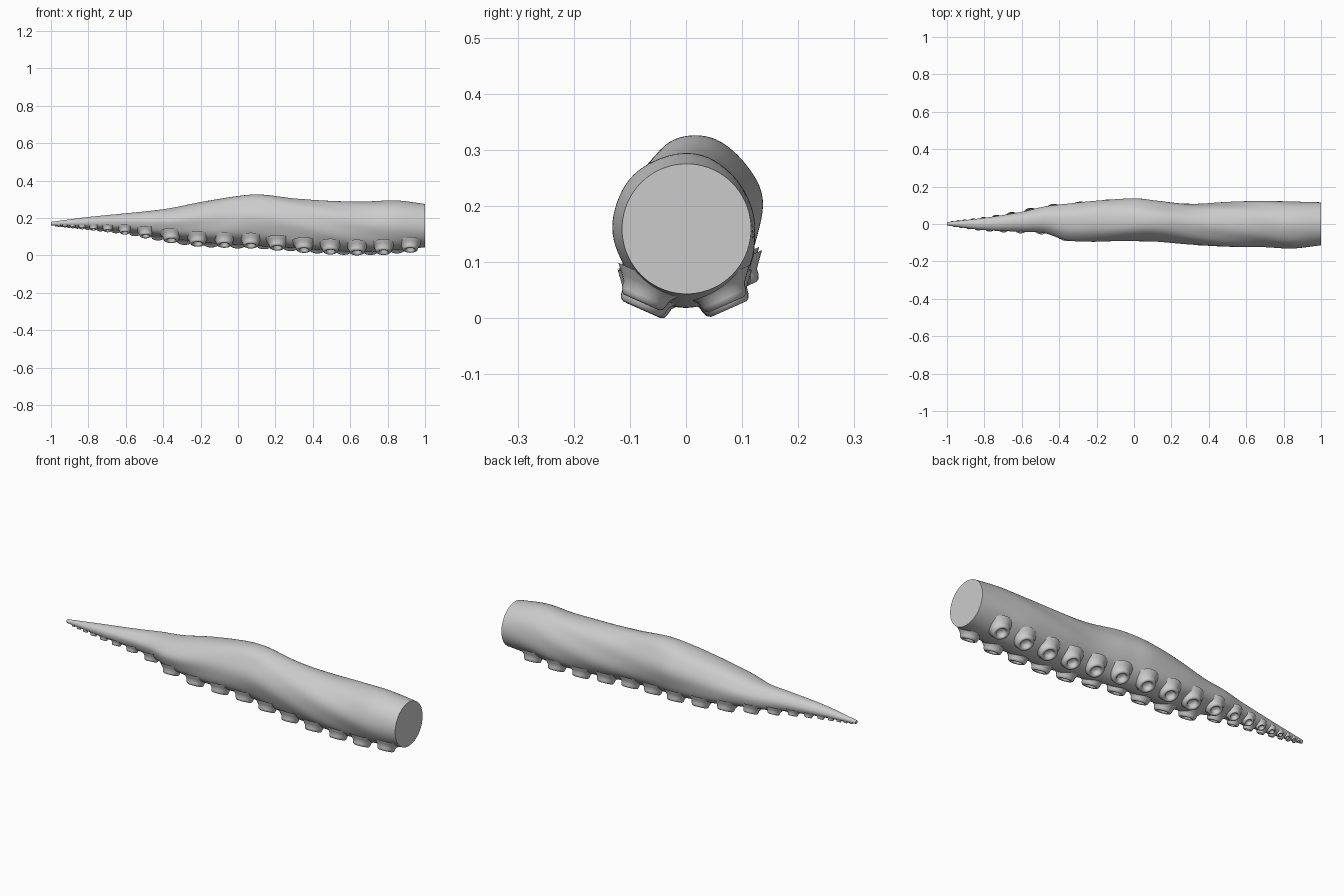
import bpy, bmesh
from math import sin, cos, pi, tau, radians
from mathutils import Vector

cube = bpy.data.objects.get("Cube")
if cube:
    bpy.data.objects.remove(cube)

# Single flat colour
skin = bpy.data.materials.new("pale_grey")
skin.use_nodes = True
skin.diffuse_color = (0.6, 0.6, 0.6, 1)
skin.node_tree.nodes["Principled BSDF"].inputs["Base Color"].default_value = (0.6, 0.6, 0.6, 1)

# Body outline: x, top z, bottom z, front y, back y
STATIONS = [
    (-1.0, .190, .172, -.008, .010),
    (-.8, .216, .158, -.033, .033),
    (-.6, .236, .140, -.041, .065),
    (-.48, .248, .122, -.048, .093),
    (-.36, .264, .103, -.086, .108),
    (-.2, .297, .080, -.094, .126),
    (0, .329, .068, -.092, .136),
    (.12, .336, .062, -.092, .123),
    (.3, .315, .050, -.108, .108),
    (.5, .302, .036, -.123, .117),
    (.7, .300, .030, -.122, .124),
    (.85, .304, .040, -.130, .120),
    (1.0, .286, .054, -.114, .116),
]


def outline(x):
    """Smoothly interpolated outline values at x."""
    last = len(STATIONS) - 2
    i = max(k for k in range(last + 1) if STATIONS[k][0] <= x or k == 0)
    p, q = STATIONS[i], STATIONS[i + 1]
    before, after = STATIONS[max(i - 1, 0)], STATIONS[min(i + 2, last + 1)]
    w = q[0] - p[0]
    t = (x - p[0]) / w
    out = []
    for k in range(1, 5):
        m0 = (q[k] - before[k]) / (q[0] - before[0]) * w
        m1 = (after[k] - p[k]) / (after[0] - p[0]) * w
        d = q[k] - p[k]
        out.append(p[k] + t * (m0 + t * (3 * d - 2 * m0 - m1 + t * (m0 + m1 - 2 * d))))
    return out


def surface(x, a):
    """Point on the skin; angle a runs from straight down towards +y."""
    top, bottom, front, back = outline(x)
    # Long twisting muscle folds fade out at the tip and the cut end
    fade = min(1, max(0, (x + 1) * 1.5)) * min(1, max(0, (1 - x) * 4))
    fold = sin(4 * a + 5 * x + 1.5 * sin(5 * x))
    fold += 0.7 * sin(7 * a - 6 * x + 2 * sin(4 * x + 1))
    r = 1 + 0.018 * fade * fold * (0.4 + 0.6 * abs(sin(a)))
    y = (front + back) / 2 + (back - front) / 2 * r * sin(a)
    z = (top + bottom) / 2 - (top - bottom) / 2 * r * cos(a)
    return Vector((x, y, z))


def make_object(name, bm):
    bmesh.ops.recalc_face_normals(bm, faces=bm.faces[:])
    mesh = bpy.data.meshes.new(name)
    bm.to_mesh(mesh)
    bm.free()
    mesh.materials.append(skin)
    obj = bpy.data.objects.new(name, mesh)
    bpy.context.collection.objects.link(obj)
    return obj


def bridge(bm, rings):
    for lower, upper in zip(rings, rings[1:]):
        n = len(lower)
        for j in range(n):
            k = (j + 1) % n
            bm.faces.new((lower[j], lower[k], upper[k], upper[j]))


# Tapering arm with a flat cut end
bm = bmesh.new()
LENGTH, ROUND = 180, 72
rings = []
for i in range(LENGTH + 1):
    x = -1 + 2 * i / LENGTH
    rings.append([bm.verts.new(surface(x, tau * j / ROUND)) for j in range(ROUND)])
bridge(bm, rings)
bm.faces.new(rings[0])
bm.faces.new(rings[-1])
parts = [make_object("tentacle_arm", bm)]

# Sucker cross-section: radius and height, flared root to hollow centre
CUP = [(1.55, -.45), (1.25, -.1), (1.05, .15), (1.0, .4), (.93, .58), (.8, .66),
       (.64, .64), (.54, .52), (.5, .25), (.3, .12), (.05, .1)]


def sucker_size(x):
    return min(0.043, 0.006 + 0.055 * (x + 1)) if x < -0.3 else 0.043


def add_sucker(bm, x, a, size):
    centre = surface(x, a)
    step = 0.02
    along = surface(min(x + step, 1), a) - surface(max(x - step, -1), a)
    side = 1 if a > 0 else -1
    normal = Vector((0, side * sin(radians(24)), -cos(radians(24))))
    along = (along - normal * along.dot(normal)).normalized()
    across = normal.cross(along)
    rings = []
    for r, h in CUP:
        rings.append([bm.verts.new(centre + size * (r * cos(tau * j / 28) * along
                      + r * sin(tau * j / 28) * across + h * normal)) for j in range(28)])
    bridge(bm, rings)
    bm.faces.new(rings[-1])


# Two staggered rows of suckers, shrinking towards the tip
for name, start, angle in (("front_suckers", .92, -32), ("back_suckers", .85, 32)):
    bm = bmesh.new()
    x = start
    while x > -0.985:
        size = sucker_size(x)
        add_sucker(bm, x, radians(angle), size)
        x -= 3.3 * size
    parts.append(make_object(name, bm))

# Rest on the ground and shade smoothly, keeping the cut edge crisp
low = min(v.co.z for o in parts for v in o.data.vertices)
bpy.ops.object.select_all(action='DESELECT')
for obj in parts:
    for v in obj.data.vertices:
        v.co.z -= low
    obj.select_set(True)
bpy.context.view_layer.objects.active = parts[0]
bpy.ops.object.shade_smooth_by_angle(angle=radians(50))
